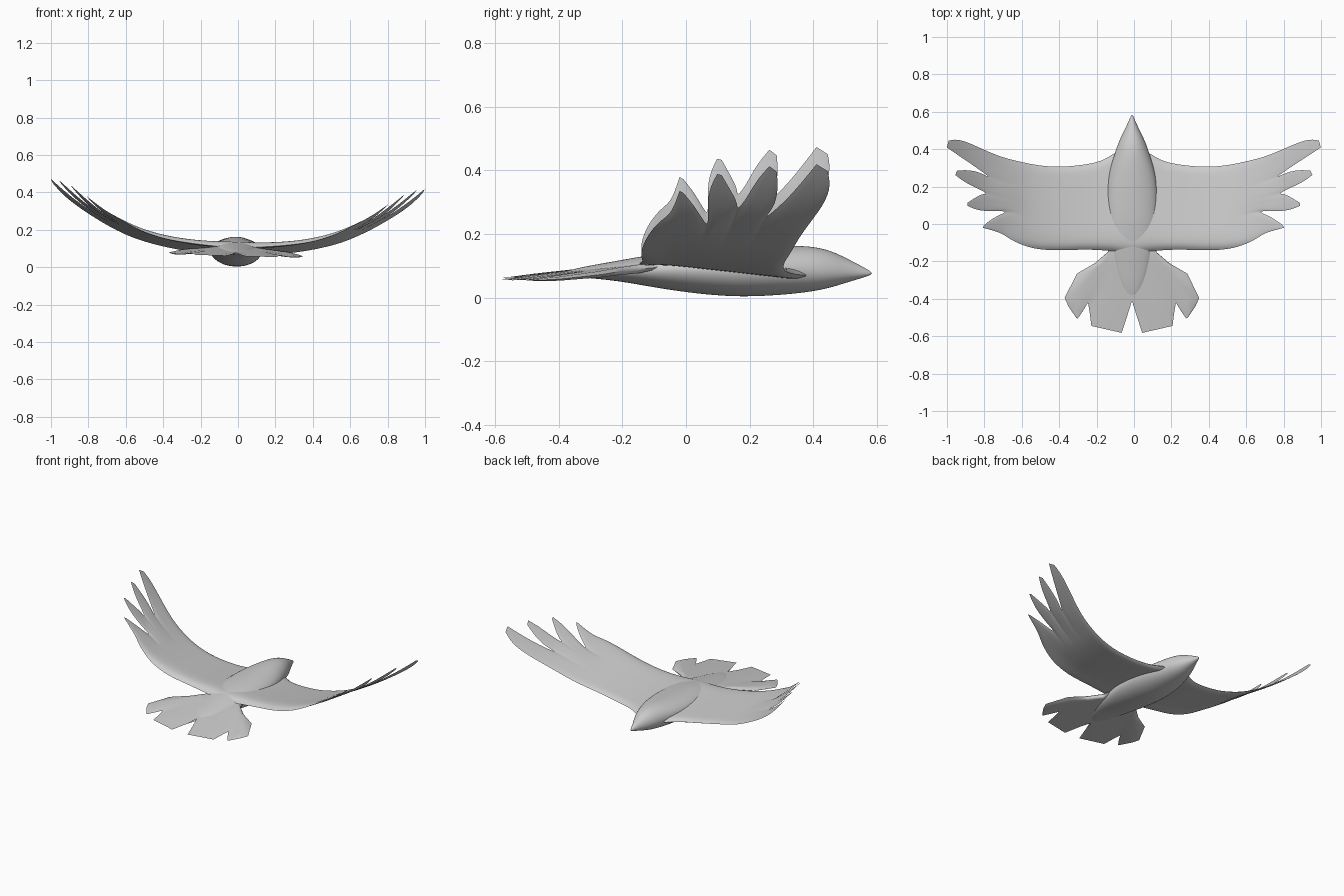
import bpy, bmesh, math

cube = bpy.data.objects.get("Cube")
if cube:
    bpy.data.objects.remove(cube, do_unlink=True)

grey = bpy.data.materials.new("plumage_grey")
grey.use_nodes = True
colour = (0.6, 0.6, 0.6, 1)
grey.diffuse_color = colour
grey.node_tree.nodes["Principled BSDF"].inputs["Base Color"].default_value = colour

ROLL = 0.027      # the bird banks slightly
SHIFT = -0.01


def finish(name, bm, levels, mirror=True):
    """Turn a bmesh into a smooth, slightly banked object."""
    bmesh.ops.recalc_face_normals(bm, faces=bm.faces)
    mesh = bpy.data.meshes.new(name)
    bm.to_mesh(mesh)
    bm.free()
    mesh.materials.append(grey)
    obj = bpy.data.objects.new(name, mesh)
    bpy.context.collection.objects.link(obj)
    obj.rotation_euler.y = ROLL
    obj.location.x = SHIFT - 0.1 * ROLL
    if mirror:
        mod = obj.modifiers.new("Mirror", "MIRROR")
        mod.merge_threshold = 0.0005
    if levels:
        mod = obj.modifiers.new("Smooth", "SUBSURF")
        mod.levels = mod.render_levels = levels
    bpy.ops.object.select_all(action="DESELECT")
    bpy.context.view_layer.objects.active = obj
    obj.select_set(True)
    bpy.ops.object.shade_smooth_by_angle(angle=math.radians(60))


def strip(bm, upper, lower, cols=(0, 0.15, 0.5, 0.85, 1)):
    """Flat ribbon of quads between two outlines."""
    rows = [[bm.verts.new((a[0] + (b[0] - a[0]) * t, a[1] + (b[1] - a[1]) * t, 0))
             for t in cols] for a, b in zip(upper, lower)]
    for r, s in zip(rows, rows[1:]):
        for i in range(len(cols) - 1):
            bm.faces.new((r[i], r[i + 1], s[i + 1], s[i]))


def inflate(bm, height, thickness):
    """Lift the flat sheet onto a surface and give it a sharp-edged thickness."""
    bmesh.ops.remove_doubles(bm, verts=bm.verts, dist=0.0005)
    rim = {v for v in bm.verts if v.is_boundary and v.co.x > 0.0001}
    crease = bm.edges.layers.float.new("crease_edge")
    for e in bm.edges:
        if e.is_boundary:
            e[crease] = 1 if max(v.co.x for v in e.verts) > 0.0001 else 0
    seam = [e for e in bm.edges if e.is_boundary
            and max(v.co.x for v in e.verts) <= 0.0001]
    top = list(bm.verts)
    copy = bmesh.ops.duplicate(bm, geom=bm.verts[:] + bm.edges[:] + bm.faces[:])
    twin = copy["vert_map"]
    for v in top:
        x, y = v.co.x, v.co.y
        z = height(x, y)
        h = 0 if v in rim else thickness(x, y)
        v.co.z = z + h
        twin[v].co.z = z - h
    bmesh.ops.remove_doubles(bm, verts=bm.verts, dist=0.0003)


# Wings: inner panel split into four ribbons that run out into feathers
span = (0, 0.1, 0.16, 0.26, 0.4, 0.52, 0.6)
lead = (0.4, 0.375, 0.335, 0.315, 0.302, 0.315, 0.333)
trail = (-0.15, -0.145, -0.14, -0.135, -0.143, -0.135, -0.11)
splits = (0, 0.3, 0.48, 0.64, 1)
feathers = (
    (((0.72, 0.36), (0.88, 0.437), (0.95, 0.455), (0.99, 0.445)),
     ((0.745, 0.235), (0.85, 0.31), (0.95, 0.375), (1.0, 0.41))),
    (((0.745, 0.235), (0.82, 0.278), (0.89, 0.29), (0.945, 0.285)),
     ((0.775, 0.16), (0.83, 0.19), (0.9, 0.22), (0.955, 0.262))),
    (((0.775, 0.16), (0.805, 0.162), (0.84, 0.145), (0.89, 0.112)),
     ((0.665, 0.07), (0.74, 0.068), (0.83, 0.07), (0.89, 0.098))),
    (((0.665, 0.07), (0.71, 0.05), (0.76, 0.025), (0.8, -0.008)),
     ((0.66, -0.08), (0.7, -0.05), (0.75, -0.035), (0.805, -0.02))),
)


def wing_height(x, y):
    front = 0.302 + 0.4 * max(0, x - 0.4) ** 1.8
    back = (front - y) / 0.45
    droop = 5 * max(0, -0.08 - y) ** 2
    return 0.08 + 0.35 * x ** 2.8 + (0.05 + 0.09 * x ** 3) * back - droop


bm = bmesh.new()
for k, (up, low) in enumerate(feathers):
    edges = [[(x, a + (b - a) * f) for x, a, b in zip(span, lead, trail)]
             for f in splits[k:k + 2]]
    strip(bm, edges[0] + list(up), edges[1] + list(low))
inflate(bm, wing_height, lambda x, y: 0.003 + 0.015 * max(0, 1 - x / 0.85))
finish("wings", bm, 2)

# Tail: two feathers a side, notched at the end
centre = [(0, -0.05), (0, -0.13), (0, -0.22), (0, -0.32), (0, -0.41), (0.025, -0.49), (0.055, -0.582)]
middle = [(0.07, -0.05), (0.085, -0.13), (0.12, -0.22), (0.17, -0.32), (0.235, -0.42)]
outer = [(0.12, -0.05), (0.13, -0.15), (0.2, -0.21), (0.295, -0.265), (0.36, -0.395),
         (0.34, -0.44), (0.298, -0.502)]
bm = bmesh.new()
strip(bm, centre, middle + [(0.225, -0.48), (0.217, -0.545)])
strip(bm, middle + [(0.262, -0.465), (0.29, -0.505)], outer)
inflate(bm, lambda x, y: 0.09 + 0.08 * (y + 0.2) - 0.05 * x * x,
        lambda x, y: 0.003 + 0.03 * max(0, y + 0.5))
finish("tail", bm, 0)

# Body: lofted from beak to tail root (y, half width, top, side height, bottom)
sections = (
    (0.585, 0.004, 0.08, 0.076, 0.072), (0.55, 0.018, 0.1, 0.077, 0.06),
    (0.5, 0.042, 0.127, 0.08, 0.045), (0.44, 0.074, 0.156, 0.083, 0.025),
    (0.36, 0.1, 0.166, 0.086, 0.012), (0.27, 0.13, 0.164, 0.088, 0.004),
    (0.15, 0.145, 0.158, 0.09, -0.001), (0, 0.14, 0.15, 0.094, 0.014),
    (-0.12, 0.12, 0.134, 0.09, 0.034), (-0.22, 0.1, 0.115, 0.085, 0.053),
    (-0.32, 0.07, 0.098, 0.08, 0.062), (-0.4, 0.02, 0.078, 0.074, 0.07),
)
SIDES = 16
bm = bmesh.new()
rings = []
for y, w, top, mid, low in sections:
    ring = []
    for i in range(SIDES):
        a = 2 * math.pi * i / SIDES
        s = math.sin(a)
        z = mid + ((top - mid) if s > 0 else (mid - low)) * s
        ring.append(bm.verts.new((w * math.cos(a), y, z)))
    rings.append(ring)
for r, s in zip(rings, rings[1:]):
    for i in range(SIDES):
        j = (i + 1) % SIDES
        bm.faces.new((r[i], r[j], s[j], s[i]))
bm.faces.new(rings[0])
bm.faces.new(rings[-1])
finish("body", bm, 2, mirror=False)
